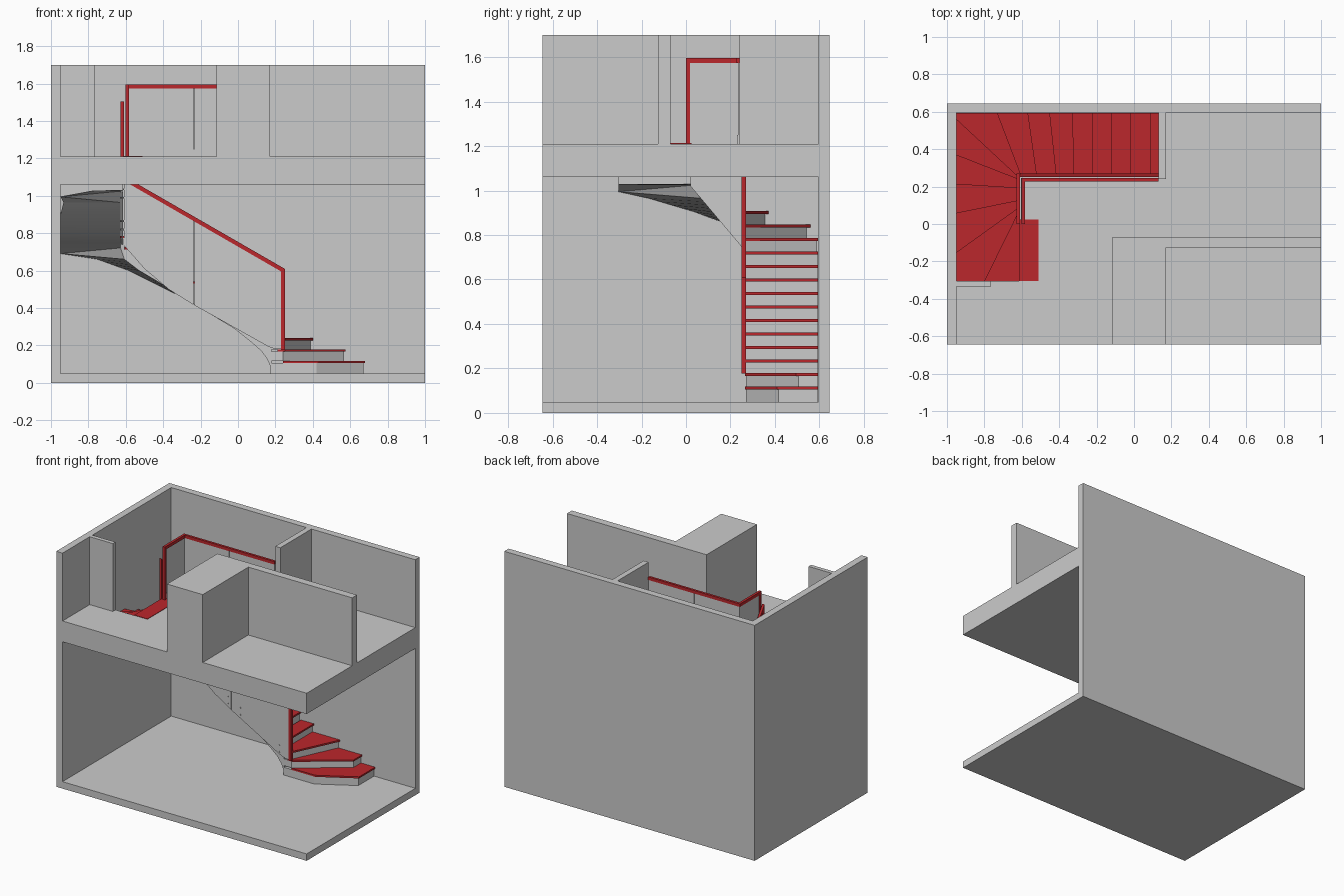
import bpy, bmesh, math

if "Cube" in bpy.data.objects:
    bpy.data.objects.remove(bpy.data.objects["Cube"])

red = bpy.data.materials.new("red_finish")
red.diffuse_color = (0.5, 0.02, 0.025, 1)
red.use_nodes = True
red.node_tree.nodes["Principled BSDF"].inputs["Base Color"].default_value = red.diffuse_color


def finish(name, bm, mat=None, smooth=False):
    bmesh.ops.remove_doubles(bm, verts=bm.verts[:], dist=0.0005)
    bmesh.ops.recalc_face_normals(bm, faces=bm.faces[:])
    me = bpy.data.meshes.new(name)
    bm.to_mesh(me)
    bm.free()
    ob = bpy.data.objects.new(name, me)
    bpy.context.collection.objects.link(ob)
    if mat:
        me.materials.append(mat)
    if smooth:
        bpy.ops.object.select_all(action='DESELECT')
        ob.select_set(True)
        bpy.context.view_layer.objects.active = ob
        bpy.ops.object.shade_smooth_by_angle(angle=math.radians(35))
    return ob


def prism(name, pts, axis, lo, hi, mat=None, smooth=False):
    """Extrude a flat outline along x, y or z."""
    place = {'x': lambda p, d: (d, p[0], p[1]),
             'y': lambda p, d: (p[0], d, p[1]),
             'z': lambda p, d: (p[0], p[1], d)}[axis]
    bm = bmesh.new()
    a = [bm.verts.new(place(p, lo)) for p in pts]
    b = [bm.verts.new(place(p, hi)) for p in pts]
    bm.faces.new(a)
    bm.faces.new(b[::-1])
    for i in range(len(pts)):
        j = (i + 1) % len(pts)
        bm.faces.new((a[i], b[i], b[j], a[j]))
    return finish(name, bm, mat, smooth)


def box(name, x0, x1, y0, y1, z0, z1, mat=None):
    return prism(name, [(x0, y0), (x1, y0), (x1, y1), (x0, y1)], 'z', z0, z1, mat)


def lerp(p, q, t):
    return tuple(a + (b - a) * t for a, b in zip(p, q))


# Room shell: ground floor, L-shaped outer walls, upper slab with stairwell
box("ground_floor", -1, 1, -0.645, 0.645, 0, 0.05)
prism("outer_walls", [(-1, -0.645), (-0.95, -0.645), (-0.95, 0.595), (1, 0.595),
                      (1, 0.645), (-1, 0.645)], 'z', 0.05, 1.7)
prism("upper_slab", [(-0.95, -0.645), (1, -0.645), (1, 0.595), (0.13, 0.595),
                     (0.13, 0.245), (-0.605, 0.245), (-0.605, -0.305),
                     (-0.95, -0.305)], 'z', 1.06, 1.21)

# Upper storey partitions
prism("upper_partition", [(-0.115, -0.645), (0.17, -0.645), (0.17, -0.125), (1, -0.125),
                          (1, -0.07), (-0.115, -0.07)], 'z', 1.21, 1.7)
box("stairwell_end_wall", 0.13, 0.17, 0.24, 0.595, 1.21, 1.7)
box("left_wall_stub", -0.95, -0.765, -0.335, -0.305, 1.21, 1.7)

# Stair layout: nosing line of each step as (inner point, outer point)
IN, OUT, T = 0.265, 0.593, 0.012


def top(k):
    return 0.0575 + 0.0607 * k


lines = {k: ((0.19 - 0.103 * (k - 4), IN), (0.19 - 0.103 * (k - 4), OUT)) for k in range(4, 9)}
lines.update({
    9: ((-0.32, IN), (-0.328, OUT)), 10: ((-0.415, IN), (-0.45, OUT)),
    11: ((-0.52, IN), (-0.567, OUT)), 12: ((-0.605, IN), (-0.73, OUT)),
    13: ((-0.628, 0.262), (-0.948, 0.56)), 14: ((-0.628, 0.245), (-0.948, 0.37)),
    15: ((-0.628, 0.195), (-0.948, 0.215)), 16: ((-0.628, 0.125), (-0.948, 0.06)),
    17: ((-0.628, 0.08), (-0.948, -0.15)), 18: ((-0.628, 0.045), (-0.8, -0.304)),
    19: ((-0.615, 0.03), (-0.615, -0.304))})
corners = {12: (-0.948, OUT), 17: (-0.948, -0.304)}


def outline(a, b, corner):
    return [a[0], a[1]] + ([corner] if corner else []) + [b[1], b[0]]


# Treads of the straight flight and winders, plus the landing strip
for k in range(4, 19):
    prism(f"tread_{k}", outline(lines[k], lines[k + 1], corners.get(k)),
          'z', top(k) - T, top(k), red)
box("landing_tread", -0.615, -0.51, -0.305, 0.025, top(19) - T, 1.213, red)

# Fanned bottom steps
fans = [([(0.24, IN), (0.43, IN), (0.68, 0.41), (0.68, OUT), (0.24, OUT)],
         [(0.175, 0.27), (0.42, 0.27), (0.67, 0.415), (0.67, OUT), (0.175, OUT)]),
        ([(0.21, IN), (0.25, IN), (0.575, 0.495), (0.575, OUT), (0.21, OUT)],
         [(0.175, 0.27), (0.24, 0.27), (0.567, 0.505), (0.567, OUT), (0.175, OUT)]),
        ([(0.18, IN), (0.245, IN), (0.40, OUT), (0.18, OUT)],
         [(0.175, 0.27), (0.235, 0.27), (0.387, OUT), (0.175, OUT)])]
for k, (tread, base) in enumerate(fans, 1):
    prism(f"tread_{k}", tread, 'z', top(k) - T, top(k), red)
    prism(f"step_base_{k}", base, 'z', 0.05 if k == 1 else top(k - 1), top(k) - T)

# Body of the straight flight: curved foot, sloping underside, stepped top
prof = [(0.18, 0.05), (0.172, 0.09), (0.155, 0.13), (0.125, 0.17), (0.08, 0.21),
        (0.03, 0.25), (-0.02, 0.29), (-0.332, top(9) - 0.125)]
x = -0.332
for k in range(8, 3, -1):
    prof.append((x, top(k) - T))
    x = lines[k][0][0] - 0.011
    prof.append((x, top(k) - T))
prof += [(x, top(3) - T), (0.18, top(3) - T)]
prism("straight_flight_body", prof, 'y', 0.27, OUT, smooth=True)

# Body of the winders: risers, inner side and twisting underside
bm = bmesh.new()


def face(*pts):
    bm.faces.new([bm.verts.new(p) for p in pts])


back = {k: tuple(lerp(p, q, 0.1) for p, q in zip(lines[k], lines[k + 1])) for k in range(9, 19)}
back[19] = lines[19]


def under(k):
    return min(top(k) - 0.125, 1.03)


for k in range(9, 19):
    (a, b), (d, c) = back[k], back[k + 1]
    z0, z1, h = under(k), under(k + 1), top(k) - T
    face((*a, z0), (*b, z0), (*b, h), (*a, h))
    face((*a, z0), (*a, h), (*d, h), (*d, z1))
    m = corners.get(k)
    if m:
        zm = (z0 + z1) / 2
        face((*a, z0), (*b, z0), (*m, zm))
        face((*a, z0), (*m, zm), (*d, z1))
        face((*d, z1), (*m, zm), (*c, z1))
        face((*m, zm), (*c, z1), (*c, h), (*m, h))
        face((*a, h), (*b, h), (*m, h), (*c, h), (*d, h))
    else:
        # split each twisted strip so the underside stays smooth
        n = 4
        for i in range(n):
            s, t = i / n, (i + 1) / n
            zs, zt = z0 + (z1 - z0) * s, z0 + (z1 - z0) * t
            face((*lerp(a, d, s), zs), (*lerp(b, c, s), zs),
                 (*lerp(b, c, t), zt), (*lerp(a, d, t), zt))
        face((*a, h), (*b, h), (*c, h), (*d, h))
    if k == 18:
        face((*b, z0), (*c, z1), (*c, h), (*b, h))
finish("winder_body", bm, smooth=True)

# Stair handrails with their end posts
prism("lower_handrail", [(0.25, 0.178), (0.25, 0.61), (-0.627, 1.115), (-0.627, 1.09),
                         (0.23, 0.596), (0.23, 0.178)], 'y', 0.25, 0.27, red)
prism("winder_handrail", [(0.27, 1.09), (0.27, 1.12), (0, 1.505), (0, 1.205),
                          (0.016, 1.205), (0.016, 1.452)], 'x', -0.627, -0.61, red)

# Glass along the stairs, split in two on the long side
prism("stair_glass_low", [(0.23, 0.18), (0.2, 0.18), (0.16, 0.195), (-0.233, 0.415),
                          (-0.233, 0.865), (0.23, 0.598)], 'y', 0.256, 0.264)
prism("stair_glass_high", [(-0.237, 0.417), (-0.37, 0.5), (-0.5, 0.61), (-0.61, 0.735),
                           (-0.61, 1.085), (-0.237, 0.868)], 'y', 0.256, 0.264)
prism("winder_glass", [(0.256, 0.74), (0.02, 1.02), (0.016, 1.46), (0.256, 1.112)],
      'x', -0.622, -0.614)

# Glass fixings
for i, (px, pz) in enumerate([(0.15, 0.24), (-0.16, 0.425), (-0.26, 0.48), (-0.57, 0.73)]):
    for j, dz in enumerate((-0.025, 0.025)):
        ring = [(px + 0.005 * math.cos(a * math.pi / 4), pz + dz + 0.005 * math.sin(a * math.pi / 4))
                for a in range(8)]
        prism(f"fixing_{i}_{j}", ring, 'y', 0.252, 0.27)
for i, (py, pz) in enumerate([(0.2, 0.82), (0.2, 0.865), (0.085, 0.99), (0.085, 1.035)]):
    ring = [(py + 0.005 * math.cos(a * math.pi / 4), pz + 0.005 * math.sin(a * math.pi / 4))
            for a in range(8)]
    prism(f"winder_fixing_{i}", ring, 'x', -0.628, -0.61)

# Upper guard rail around the stairwell
prism("guard_rail_short", [(0, 1.21), (0, 1.595), (0.245, 1.595), (0.245, 1.573),
                           (0.018, 1.573), (0.018, 1.21)], 'x', -0.602, -0.584, red)
box("guard_rail_long", -0.584, 0.13, 0.228, 0.245, 1.573, 1.595, red)
box("guard_channel_long", -0.598, 0.13, 0.229, 0.243, 1.21, 1.25)
box("guard_channel_short", -0.6, -0.587, 0.018, 0.229, 1.21, 1.25)
box("guard_glass_left", -0.59, -0.237, 0.233, 0.24, 1.25, 1.573)
box("guard_glass_right", -0.233, 0.13, 0.233, 0.24, 1.25, 1.573)
box("guard_glass_short", -0.597, -0.59, 0.018, 0.24, 1.25, 1.573)
